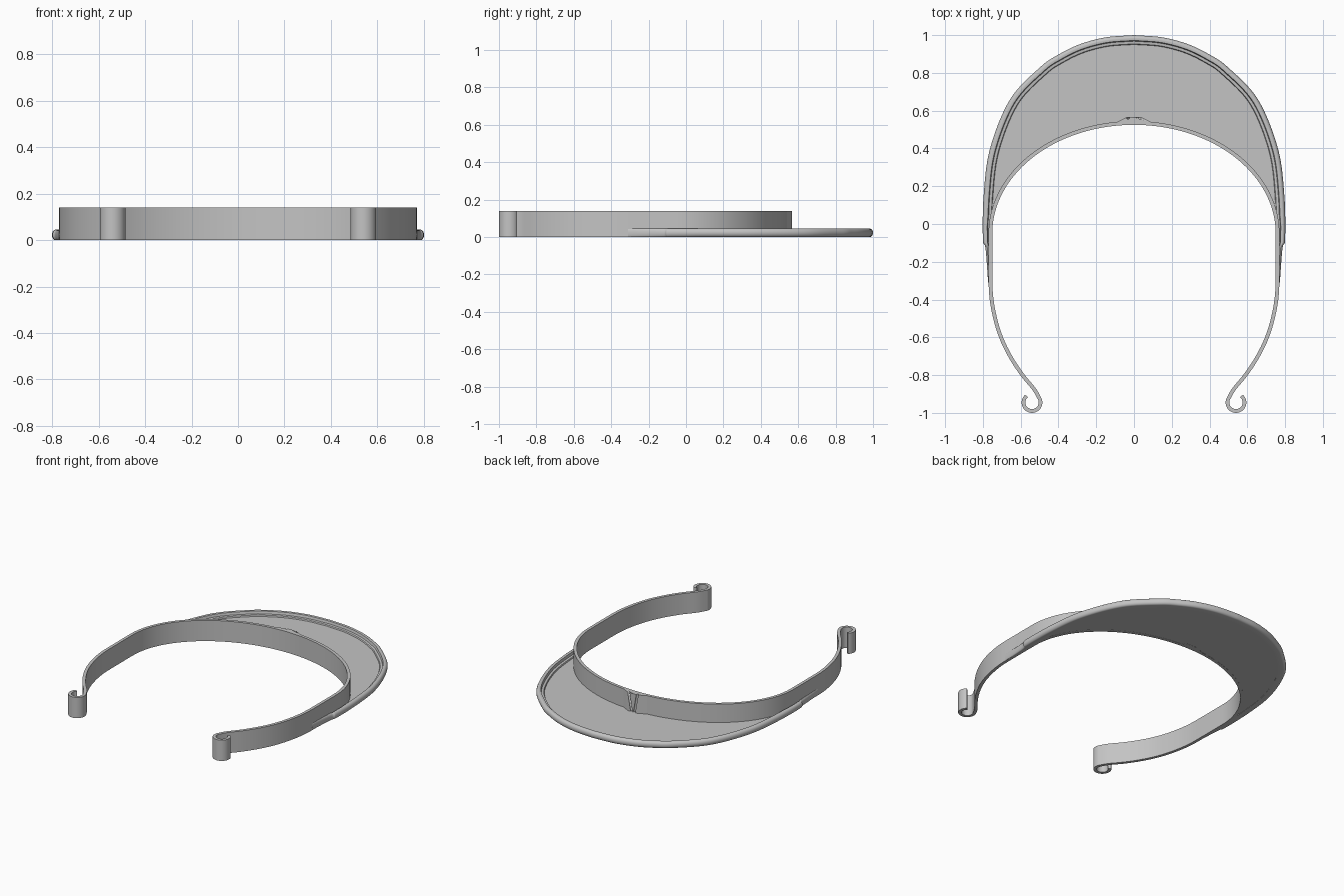
import bpy, bmesh
from math import sin, cos, radians, pi
from mathutils import Vector

if "Cube" in bpy.data.objects:
    bpy.data.objects.remove(bpy.data.objects["Cube"])

grey = bpy.data.materials.new("light grey plastic")
grey.use_nodes = True
COLOR = (0.55, 0.55, 0.55, 1)
grey.diffuse_color = COLOR
grey.node_tree.nodes["Principled BSDF"].inputs["Base Color"].default_value = COLOR

HEIGHT = 0.14


def finish(name, bm):
    bmesh.ops.recalc_face_normals(bm, faces=bm.faces)
    mesh = bpy.data.meshes.new(name)
    bm.to_mesh(mesh)
    bm.free()
    mesh.materials.append(grey)
    obj = bpy.data.objects.new(name, mesh)
    bpy.context.collection.objects.link(obj)
    bpy.ops.object.select_all(action='DESELECT')
    obj.select_set(True)
    bpy.context.view_layer.objects.active = obj
    bpy.ops.object.shade_smooth_by_angle(angle=radians(35))
    return obj


def spline(points, steps=8):
    """Smooth curve through 2D points."""
    p = [Vector(q) for q in points]
    p = [2 * p[0] - p[1]] + p + [2 * p[-1] - p[-2]]
    out = []
    for a, b, c, d in zip(p, p[1:], p[2:], p[3:]):
        for i in range(steps):
            t = i / steps
            out.append(0.5 * (2 * b + (c - a) * t + (2 * a - 5 * b + 4 * c - d) * t * t
                              + (3 * b - a - 3 * c + d) * t ** 3))
    return out + [p[-2]]


def mirrored(half):
    """Full path from a half that starts on the centre line."""
    return [Vector((-q.x, q.y)) for q in reversed(half[1:])] + half


def inward(path, i):
    d = (path[min(i + 1, len(path) - 1)] - path[max(i - 1, 0)]).normalized()
    return Vector((d.y, -d.x))


def bridge_rings(bm, rings):
    n = len(rings[0])
    for a, b in zip(rings, rings[1:]):
        for k in range(n):
            bm.faces.new((a[k], a[(k + 1) % n], b[(k + 1) % n], b[k]))
    bm.faces.new(rings[0])
    bm.faces.new(rings[-1])


def sweep(name, path, profile, width=lambda q: 1):
    """Sweep an (inward offset, z) profile along a flat path."""
    bm = bmesh.new()
    rings = []
    for i, q in enumerate(path):
        n = inward(path, i) * width(q)
        rings.append([bm.verts.new((q.x + n.x * o, q.y + n.y * o, z)) for o, z in profile])
    bridge_rings(bm, rings)
    return finish(name, bm)


# Headband: half ellipse in front, straight sides, curved arms, curled hooks
def ellipse(deg):
    a = radians(deg)
    return Vector((0.76 * sin(a), -0.05 + 0.585 * cos(a)))


arm = [(0.76, -0.05), (0.76, -0.2), (0.757, -0.37), (0.735, -0.5), (0.70, -0.61),
       (0.65, -0.71), (0.59, -0.80), (0.53, -0.873)]
hook = [(0.54 + 0.045 * cos(radians(a)), -0.945 + 0.045 * sin(radians(a)))
        for a in range(150, 411, 20)]
half_band = [ellipse(d) for d in range(0, 90, 2)] + spline(arm + hook, 5)
sweep("headband", mirrored(half_band),
      [(-0.01, 0), (0.01, 0), (0.01, HEIGHT), (-0.01, HEIGHT)])

# Brim rim: rounded bead with a low inner ledge, fading into the band sides
outline = [(0, 1), (0.15, 0.988), (0.286, 0.952), (0.40, 0.897), (0.497, 0.83),
           (0.656, 0.66), (0.762, 0.40), (0.796, 0.15), (0.80, -0.08),
           (0.786, -0.13), (0.772, -0.31)]
half_rim = spline(outline)
bead = [(0.017 - 0.017 * sin(a), 0.0225 - 0.0225 * cos(a))
        for a in (pi * k / 10 for k in range(11))]
rim_profile = bead + [(0.028, 0.043), (0.032, 0.026), (0.046, 0.024), (0.05, 0.015), (0.05, 0)]


def rim_width(q):
    return min(1, (abs(q.x) - 0.758) / 0.05 + 3 * max(0, q.y)) if q.y < 0.5 else 1


sweep("brim_rim", mirrored(half_rim), rim_profile, rim_width)

# Brim plate: thin crescent between the rim and the band
edge = [q for q in half_rim if q.y > 0.1]
full_edge = mirrored(edge)
last = len(full_edge) - 1
bm = bmesh.new()
rings = []
for i, q in enumerate(full_edge):
    outer = q + inward(full_edge, i) * 0.03
    inner = ellipse(-75 + 150 * i / last)
    rings.append([bm.verts.new((p.x, p.y, z))
                  for p, z in ((outer, 0.001), (inner, 0.001), (inner, 0.016), (outer, 0.016))])
bridge_rings(bm, rings)
finish("brim_plate", bm)

# Front pad: small raised block on the band
pad_half = [(0.035, 0.567), (0.06, 0.555), (0.10, 0.535)]
pad_outline = [(-x, y) for x, y in reversed(pad_half)] + pad_half
bm = bmesh.new()
base = bm.faces.new([bm.verts.new((x, y, 0)) for x, y in pad_outline])
top = bmesh.ops.extrude_face_region(bm, geom=[base])
bmesh.ops.translate(bm, vec=(0, 0, HEIGHT),
                    verts=[v for v in top["geom"] if isinstance(v, bmesh.types.BMVert)])
pad = finish("front_pad", bm)

# Two slanted grooves cut in the pad
for side, label in ((1, "left"), (-1, "right")):
    low, high = Vector((side * 0.010, 0.563, 0.015)), Vector((side * 0.034, 0.563, 0.15))
    bm = bmesh.new()
    bmesh.ops.create_cone(bm, cap_ends=True, segments=12, radius1=0.008, radius2=0.008,
                          depth=(high - low).length)
    cutter = finish(label + "_groove_cutter", bm)
    cutter.location = (low + high) / 2
    cutter.rotation_mode = 'QUATERNION'
    cutter.rotation_quaternion = (high - low).to_track_quat('Z', 'Y')
    cutter.hide_render = True
    cutter.hide_set(True)
    cut = pad.modifiers.new(label + " groove", 'BOOLEAN')
    cut.operation = 'DIFFERENCE'
    cut.object = cutter
